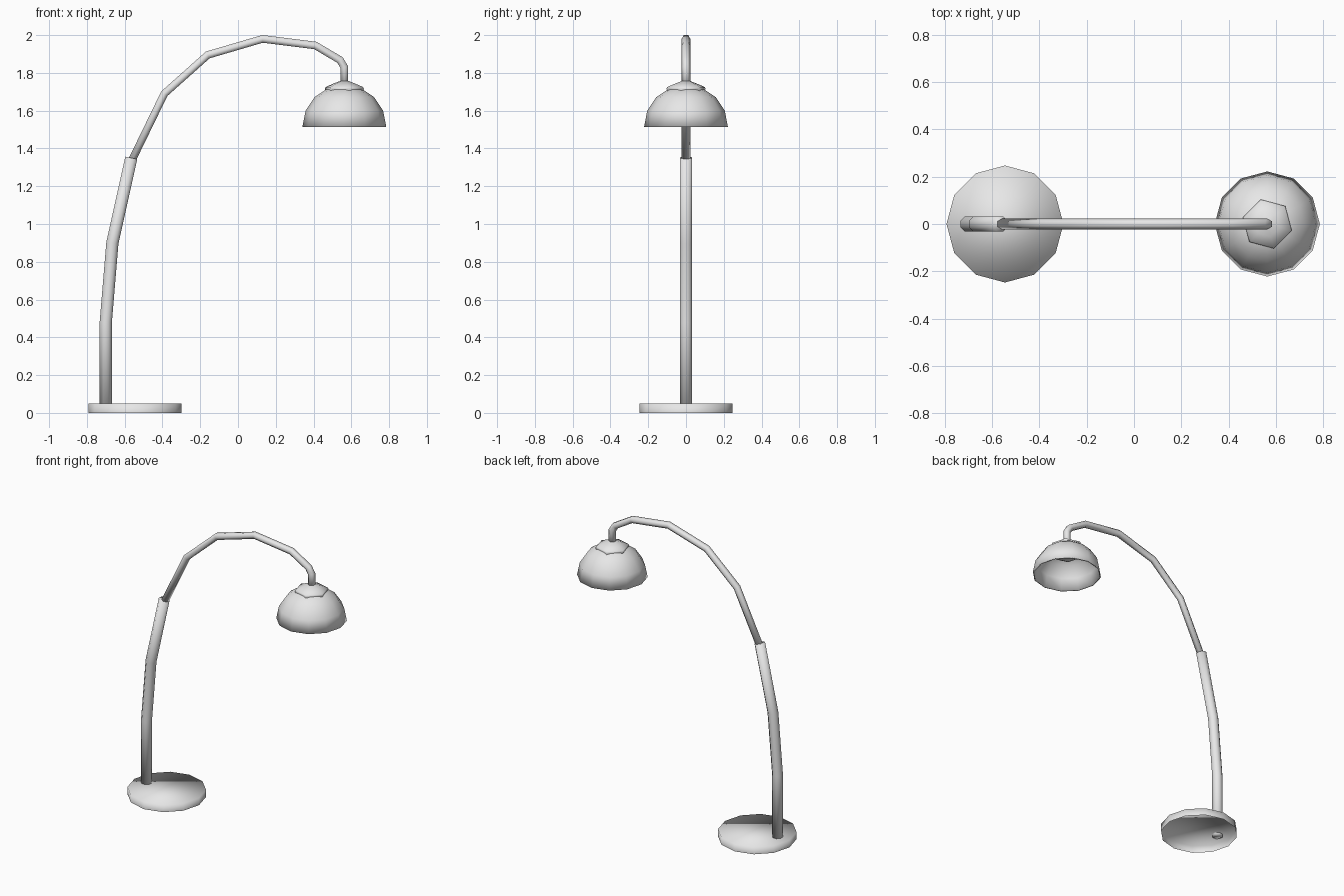
import bpy
import bmesh
from math import cos, sin, pi, radians
from mathutils import Vector

if "Cube" in bpy.data.objects:
    bpy.data.objects.remove(bpy.data.objects["Cube"])

grey = bpy.data.materials.new("light_grey")
grey.use_nodes = True
grey.diffuse_color = (0.8, 0.8, 0.8, 1)
grey.node_tree.nodes["Principled BSDF"].inputs["Base Color"].default_value = (0.8, 0.8, 0.8, 1)


def loft(name, rings, cap_start=True, cap_end=True):
    """Skin a list of equal-sized point rings and shade it smooth."""
    bm = bmesh.new()
    loops = [[bm.verts.new(p) for p in ring] for ring in rings]
    count = len(loops[0])
    for a, b in zip(loops, loops[1:]):
        for i in range(count):
            j = (i + 1) % count
            bm.faces.new((a[i], a[j], b[j], b[i]))
    if cap_start:
        bm.faces.new(loops[0][::-1])
    if cap_end:
        bm.faces.new(loops[-1])
    bmesh.ops.recalc_face_normals(bm, faces=bm.faces)
    for face in bm.faces:
        face.smooth = True
    mesh = bpy.data.meshes.new(name)
    bm.to_mesh(mesh)
    bm.free()
    mesh.materials.append(grey)
    obj = bpy.data.objects.new(name, mesh)
    bpy.context.collection.objects.link(obj)
    return obj


def lathe(name, x, profile, sides, turn=0, **caps):
    """Spin (radius, height) pairs about a vertical axis at x."""
    angles = [radians(turn) + 2 * pi * i / sides for i in range(sides)]
    rings = [[(x + r * cos(a), r * sin(a), z) for a in angles] for r, z in profile]
    return loft(name, rings, **caps)


def tube(name, path, radius, sides, turn=0):
    """Sweep a polygon along an (x, z) path with mitred joints."""
    pts = [Vector((x, 0, z)) for x, z in path]
    rings = []
    for k, p in enumerate(pts):
        before = (p - pts[max(k - 1, 0)]).normalized()
        after = (pts[min(k + 1, len(pts) - 1)] - p).normalized()
        tangent = (before + after).normalized()
        side = Vector((0, 1, 0))
        normal = side.cross(tangent)
        mitre = 1 / tangent.dot(after if after.length else before)
        angles = [radians(turn) + 2 * pi * i / sides for i in range(sides)]
        rings.append([p + radius * (side * cos(a) + normal * sin(a) * mitre) for a in angles])
    return loft(name, rings)


# Hollow disc foot, open underneath
lathe("base", -0.545, [(0.247, 0), (0.247, 0.05)], 12, cap_start=False)

# Thick lower pole and the thin arching arm
tube("lower_pole", [(-0.70, 0.04), (-0.70, 0.48), (-0.665, 0.9), (-0.565, 1.35)], 0.035, 8, 22.5)
tube("arched_arm", [(-0.57, 1.32), (-0.39, 1.69), (-0.16, 1.895), (0.13, 1.98),
                    (0.41, 1.945), (0.54, 1.868), (0.563, 1.83), (0.563, 1.73)], 0.023, 6)

# Half-sphere shade, open below
R, rim = 0.222, 1.515
dome = [(R * cos(radians(t)), rim + R * sin(radians(t))) for t in (0, 22.5, 45, 67.5)]
shade = lathe("lamp_shade", 0.563, dome, 12, cap_start=False)
wall = shade.modifiers.new("wall", 'SOLIDIFY')
wall.thickness = 0.008
wall.offset = -1

# Six-sided collar on the shade, reaching down inside it as the socket
lathe("shade_collar", 0.563, [(0.06, 1.645), (0.085, 1.655), (0.107, 1.715), (0.103, 1.725),
                              (0.055, 1.745), (0.024, 1.757)], 6, 45)
